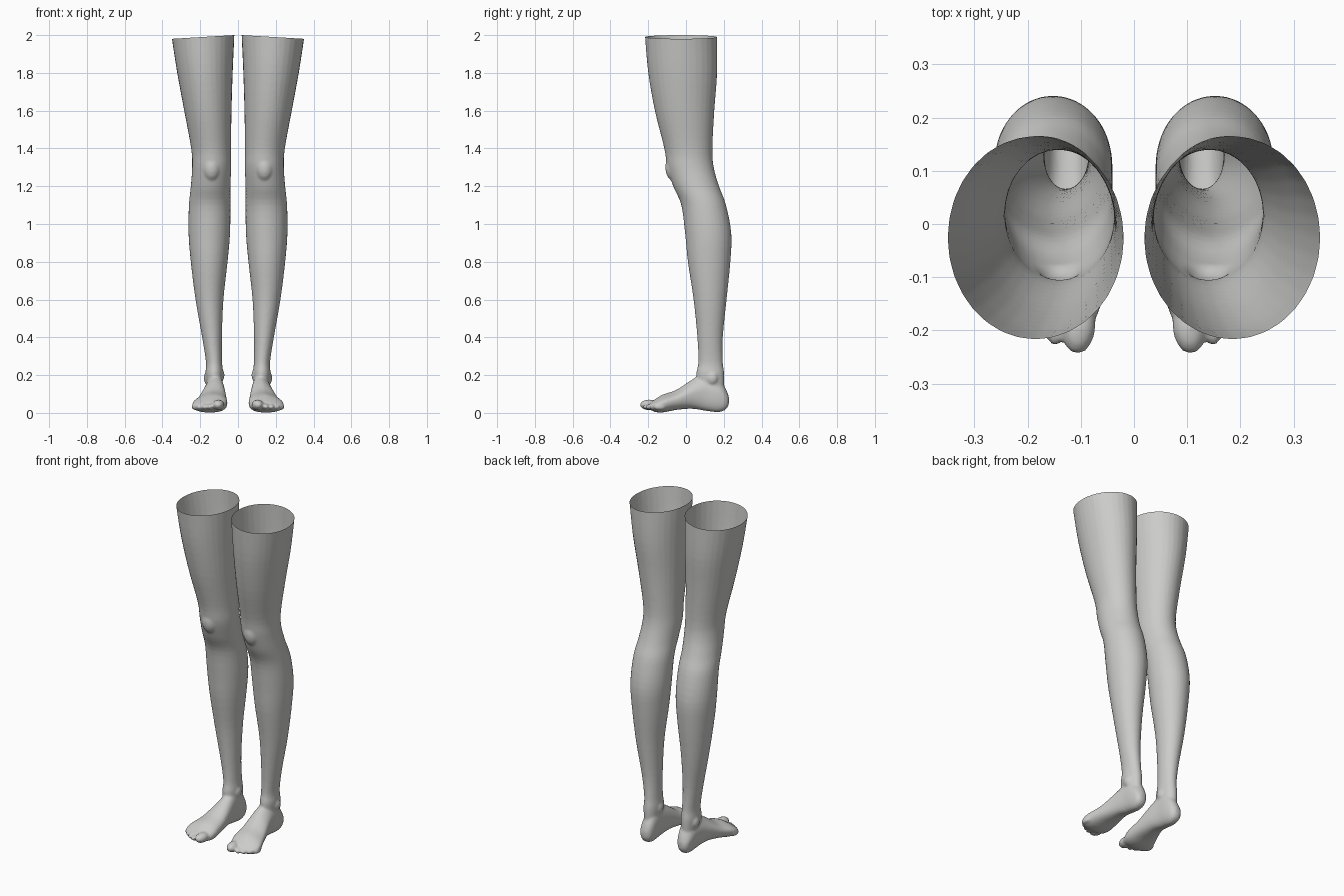
import bpy, bmesh, math
from mathutils import Vector, Matrix

cube = bpy.data.objects.get("Cube")
if cube:
    bpy.data.objects.remove(cube, do_unlink=True)

skin = bpy.data.materials.new("grey skin")
skin.use_nodes = True
GREY = (0.6, 0.6, 0.59, 1)
skin.diffuse_color = GREY
skin.node_tree.nodes["Principled BSDF"].inputs["Base Color"].default_value = GREY

SIDES = 32
STEPS = 4


def smooth_rows(rows):
    """Fill in rows between the given ones along a Catmull-Rom curve."""
    out = []
    for i in range(len(rows) - 1):
        a, b = rows[max(i - 1, 0)], rows[i]
        c, d = rows[i + 1], rows[min(i + 2, len(rows) - 1)]
        for s in range(STEPS):
            t = s / STEPS
            out.append([q + t * (r - p) / 2 + t * t * (p - 2.5 * q + 2 * r - e / 2)
                        + t ** 3 * (3 * (q - r) + e - p) / 2
                        for p, q, r, e in zip(a, b, c, d)])
    return out + [rows[-1]]


def loft(bm, rows, place):
    """Join oval rings into a capped tube; place maps ring numbers to a point."""
    rings = []
    for row in smooth_rows(rows):
        angles = [2 * math.pi * k / SIDES for k in range(SIDES)]
        rings.append([bm.verts.new(place(row, math.cos(a), math.sin(a))) for a in angles])
    faces = [bm.faces.new(rings[0]), bm.faces.new(rings[-1])]
    for lo, hi in zip(rings, rings[1:]):
        for k in range(SIDES):
            n = (k + 1) % SIDES
            faces.append(bm.faces.new((lo[k], lo[n], hi[n], hi[k])))
    bmesh.ops.recalc_face_normals(bm, faces=faces)


def ball(bm, centre, radii, turn=0):
    m = (Matrix.Translation(centre) @ Matrix.Rotation(turn, 4, "Z")
         @ Matrix.Diagonal((*radii, 1)))
    bmesh.ops.create_uvsphere(bm, u_segments=20, v_segments=14, radius=1, matrix=m)


def leg_point(row, c, s):
    z, x0, x1, y0, y1 = row
    return ((x0 + x1) / 2 + c * (x1 - x0) / 2, (y0 + y1) / 2 + s * (y1 - y0) / 2, z)


def foot_point(row, c, s):
    y, x0, x1, z0, z1 = row
    c = math.copysign(abs(c) ** 0.8, c)
    s = math.copysign(abs(s) ** 0.85, s)
    # the instep is highest on the inner side
    drop = 0.22 * (z1 - z0) * max(0, c) * max(0, s)
    return ((x0 + x1) / 2 + c * (x1 - x0) / 2, y, (z0 + z1) / 2 + s * (z1 - z0) / 2 - drop)


# height, inner x, outer x, front y, back y
LEG = [
    (0.08, 0.09, 0.16, 0.07, 0.20),
    (0.20, 0.08, 0.172, 0.055, 0.203),
    (0.27, 0.084, 0.17, 0.065, 0.195),
    (0.40, 0.085, 0.19, 0.06, 0.195),
    (0.60, 0.077, 0.225, 0.04, 0.215),
    (0.80, 0.055, 0.25, 0.01, 0.235),
    (0.95, 0.042, 0.262, -0.005, 0.24),
    (1.10, 0.04, 0.26, -0.025, 0.212),
    (1.20, 0.04, 0.25, -0.068, 0.175),
    (1.30, 0.036, 0.243, -0.10, 0.147),
    (1.40, 0.037, 0.248, -0.115, 0.14),
    (1.60, 0.034, 0.285, -0.165, 0.15),
    (1.80, 0.028, 0.322, -0.20, 0.165),
    (1.98, 0.02, 0.35, -0.216, 0.165),
    (2.08, 0.016, 0.365, -0.222, 0.163),
]
# y, inner x, outer x, sole z, top z
FOOT = [
    (0.227, 0.11, 0.14, 0.045, 0.085),
    (0.21, 0.09, 0.16, 0.018, 0.13),
    (0.17, 0.08, 0.17, 0.004, 0.19),
    (0.10, 0.077, 0.175, 0.012, 0.21),
    (0.03, 0.068, 0.19, 0.022, 0.175),
    (-0.05, 0.06, 0.215, 0.016, 0.122),
    (-0.12, 0.056, 0.24, 0.003, 0.098),
    (-0.16, 0.064, 0.238, 0.004, 0.075),
    (-0.185, 0.075, 0.215, 0.015, 0.058),
]
# toe x, tip y, width radius, length radius
TOES = [
    (0.103, -0.245, 0.031, 0.05),
    (0.145, -0.231, 0.019, 0.045),
    (0.175, -0.218, 0.018, 0.042),
    (0.203, -0.198, 0.017, 0.038),
    (0.228, -0.172, 0.017, 0.034),
]


def build_leg():
    bm = bmesh.new()
    loft(bm, LEG, leg_point)
    loft(bm, FOOT, foot_point)
    for x, tip, wide, long in TOES:
        ball(bm, (x, tip + long, 0.016 + wide * 0.85), (wide, long, wide * 0.9), 0.12)
    # ankle bones and kneecap
    ball(bm, (0.093, 0.125, 0.2), (0.022, 0.03, 0.035))
    ball(bm, (0.16, 0.14, 0.185), (0.022, 0.03, 0.035))
    ball(bm, (0.14, -0.06, 1.30), (0.05, 0.05, 0.075))
    mesh = bpy.data.meshes.new("leg")
    bm.to_mesh(mesh)
    bm.free()

    # fuse the parts into one skin
    obj = bpy.data.objects.new("left_leg", mesh)
    bpy.context.collection.objects.link(obj)
    fuse = obj.modifiers.new("fuse", "REMESH")
    fuse.mode = "VOXEL"
    fuse.voxel_size = 0.007
    soften = obj.modifiers.new("soften", "SMOOTH")
    soften.factor = 0.5
    soften.iterations = 5
    evaluated = obj.evaluated_get(bpy.context.evaluated_depsgraph_get())
    skin_mesh = bpy.data.meshes.new_from_object(evaluated)
    obj.modifiers.clear()
    obj.data = skin_mesh

    # cut the thigh open along a gently sloping rim
    bm = bmesh.new()
    bm.from_mesh(skin_mesh)
    bmesh.ops.bisect_plane(bm, geom=bm.verts[:] + bm.edges[:] + bm.faces[:],
                           plane_co=Vector((0.02, 0, 2)), plane_no=Vector((0.06, 0, 1)),
                           clear_outer=True)
    bm.to_mesh(skin_mesh)
    bm.free()
    skin_mesh.materials.clear()
    skin_mesh.materials.append(skin)
    skin_mesh.shade_smooth()
    return obj


left = build_leg()

# mirrored right leg
right_mesh = left.data.copy()
right_mesh.transform(Matrix.Scale(-1, 4, (1, 0, 0)))
right_mesh.flip_normals()
right = bpy.data.objects.new("right_leg", right_mesh)
bpy.context.collection.objects.link(right)
